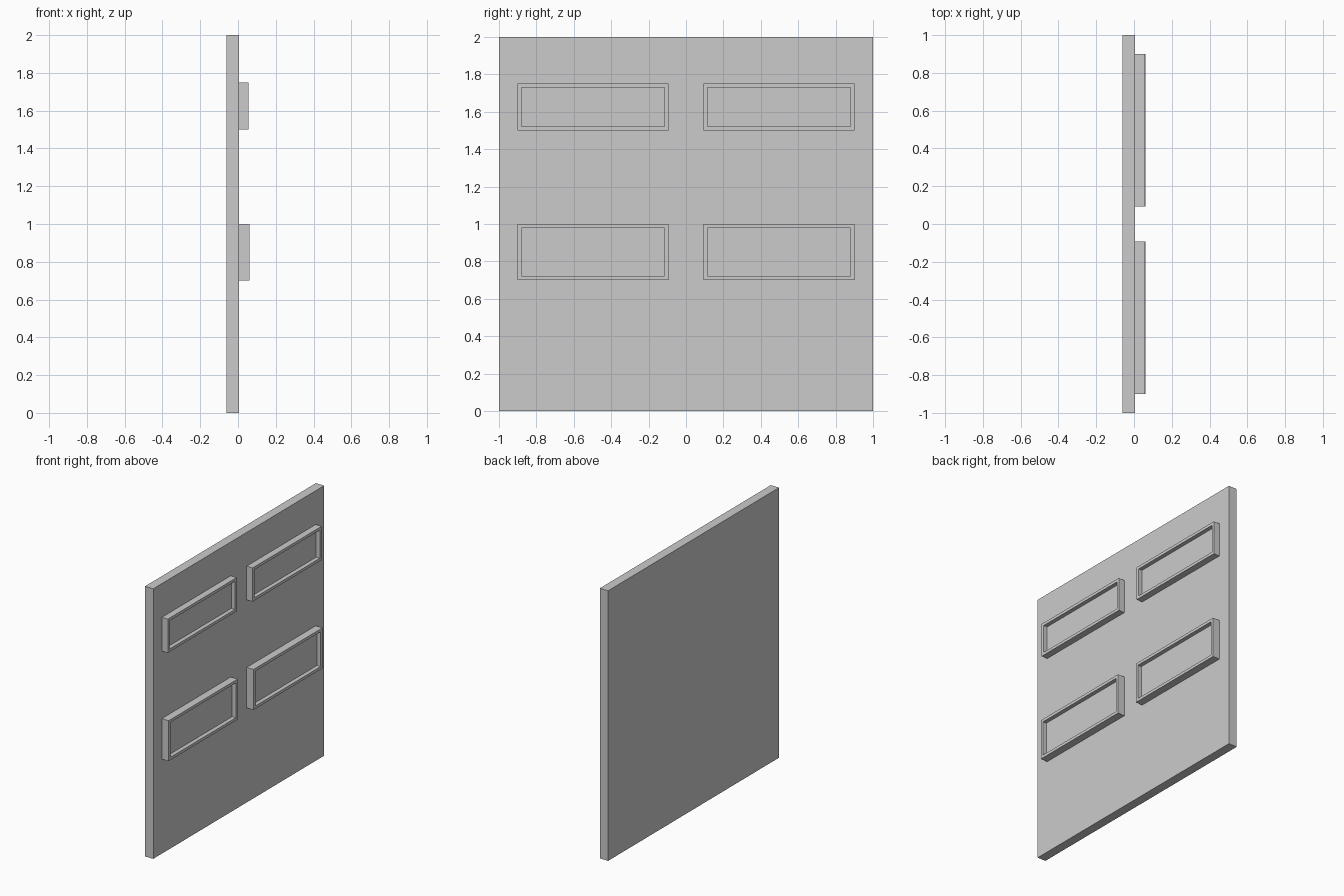
import bpy
import bmesh
from mathutils import Vector

if "Cube" in bpy.data.objects:
    bpy.data.objects.remove(bpy.data.objects["Cube"])


def box(name, lo, hi, rim=0, recess=0):
    """Box between two corners, optionally with a recessed +x face."""
    lo, hi = Vector(lo), Vector(hi)
    size, centre = hi - lo, (lo + hi) / 2
    bm = bmesh.new()
    bmesh.ops.create_cube(bm, size=1)
    bmesh.ops.scale(bm, vec=size, verts=bm.verts)
    bmesh.ops.recalc_face_normals(bm, faces=bm.faces)
    if rim:
        front = max(bm.faces, key=lambda f: f.calc_center_median().x)
        bmesh.ops.inset_region(bm, faces=[front], thickness=rim)
        # push the inner panel back with upright walls
        ext = bmesh.ops.extrude_discrete_faces(bm, faces=[front])
        bmesh.ops.translate(bm, vec=(-recess, 0, 0), verts=ext["faces"][0].verts)
        bmesh.ops.recalc_face_normals(bm, faces=bm.faces)
    mesh = bpy.data.meshes.new(name)
    bm.to_mesh(mesh)
    bm.free()
    obj = bpy.data.objects.new(name, mesh)
    obj.location = centre
    bpy.context.collection.objects.link(obj)
    return obj


BACK, FACE = -0.062, 0.006

# Wall slab
box("wall_panel", (BACK, -1, 0), (FACE, 1, 2))

# Two rows of recessed frames, one on each side of the centre
rows = (("upper", 1.50, 1.75, 0.055), ("lower", 0.70, 1.00, 0.062))
for row, z0, z1, x1 in rows:
    for side, y0, y1 in (("left", -0.90, -0.093), ("right", 0.093, 0.90)):
        box(f"{row}_{side}_frame", (FACE, y0, z0), (x1, y1, z1),
            rim=0.03, recess=0.03)
